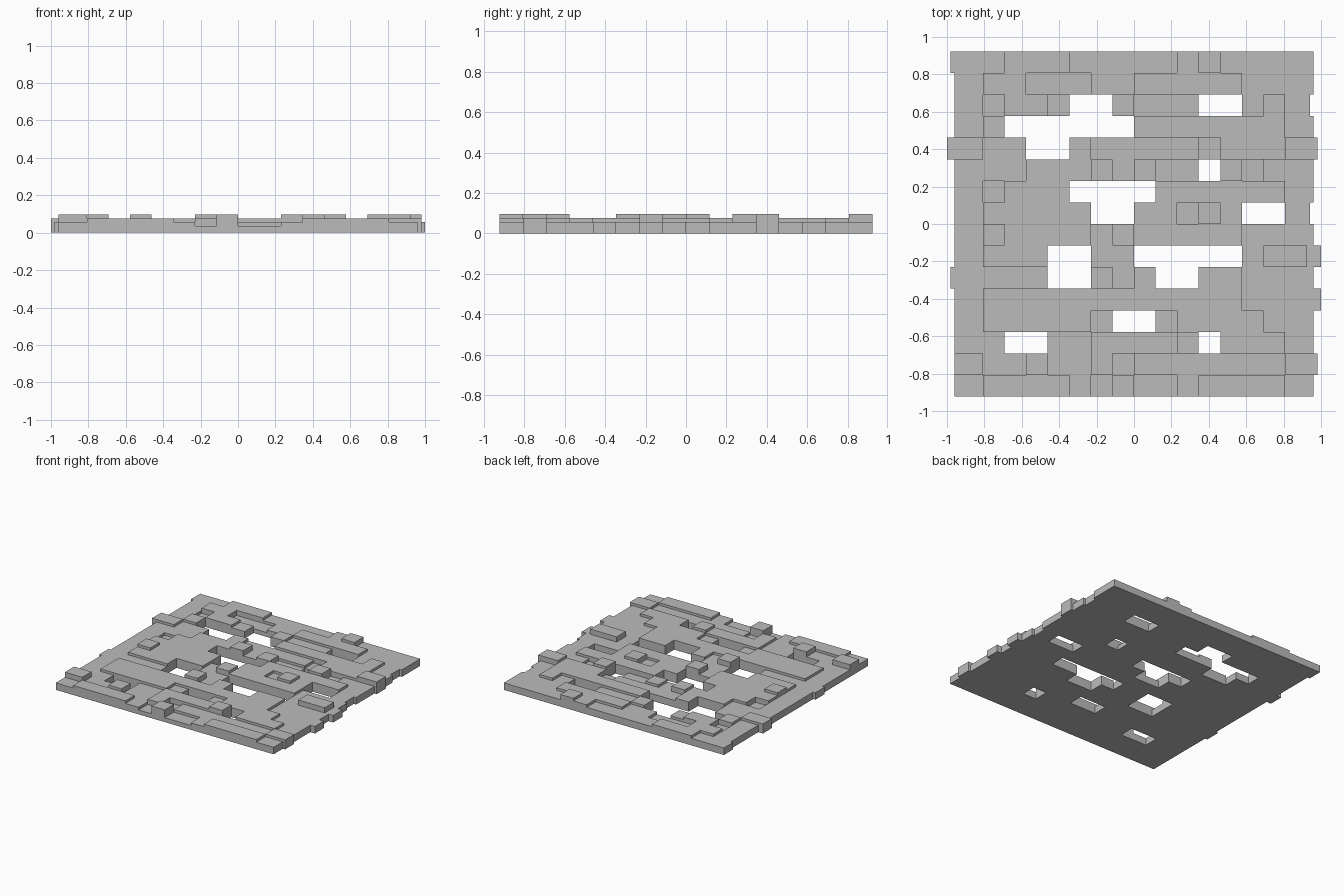
import bpy
import bmesh

cube = bpy.data.objects.get("Cube")
if cube:
    bpy.data.objects.remove(cube, do_unlink=True)

# Brick heights by letter; a dot is an opening
LEVEL = {".": 0.0, "a": 0.035, "b": 0.056, "c": 0.076, "d": 0.097}

# Brick courses from back to front
COURSES = [
    "bbcccbbbbbcdbbbb",
    "bccaaabbcccccbbb",
    "baccb..cbbb..bcb",
    "bc......cccccccb",
    "cbb..cbbbbbacccd",
    "bbbcccdbcaa.dabb",
    "baccc....ccccccb",
    "bccccc..ccbdc..b",
    "bdccccbdcccccbbb",
    "bccc..bb.....bdd",
    "bbbb..dbc..ccbbb",
    "bccccccccccccbbb",
    "bcccccb..bccccbb",
    "bb..bbccccd.cccb",
    "dbbdbbcabbbbbbbc",
    "bccccbadaabccccb",
]
STEP = 0.1153
BACK = STEP * len(COURSES) / 2

# Courses whose ends stick out or step back
LEFT_END = {0: -0.98, 4: -1.0, 10: -0.98}
RIGHT_END = {2: 0.94, 4: 0.98, 7: 0.94, 9: 1.0, 11: 1.0, 14: 0.98}
TIP_COURSE, TIP_START = 9, 0.925

# Vertical cuts: regular bricks, plus narrow strips at the ragged ends
inner = [i * STEP for i in range(-7, 8)]
xs = [-1.0, -0.98, -0.96] + inner + [TIP_START, 0.94, 0.96, 0.98, 1.0]


def height(row, strip):
    """Brick height in one course over one strip, zero when empty."""
    if not (0 <= row < len(COURSES) and 0 <= strip < len(xs) - 1):
        return 0.0
    x = (xs[strip] + xs[strip + 1]) / 2
    if not LEFT_END.get(row, -0.96) < x < RIGHT_END.get(row, 0.96):
        return 0.0
    if row == TIP_COURSE and x > TIP_START:
        return LEVEL["b"]
    return LEVEL[COURSES[row][sum(x > cut for cut in inner)]]


bm = bmesh.new()


def quad(*points):
    bm.faces.new([bm.verts.new(p) for p in points])


# Outer skin: tops, undersides, and walls wherever a neighbour is lower
for row in range(len(COURSES)):
    y1 = BACK - row * STEP
    y0 = y1 - STEP
    for s in range(len(xs) - 1):
        h = height(row, s)
        if not h:
            continue
        x0, x1 = xs[s], xs[s + 1]
        quad((x0, y0, h), (x1, y0, h), (x1, y1, h), (x0, y1, h))
        quad((x0, y1, 0), (x1, y1, 0), (x1, y0, 0), (x0, y0, 0))
        walls = [
            (row + 1, s, (x0, y0), (x1, y0)),
            (row, s + 1, (x1, y0), (x1, y1)),
            (row - 1, s, (x1, y1), (x0, y1)),
            (row, s - 1, (x0, y1), (x0, y0)),
        ]
        for r, t, p, q in walls:
            low = height(r, t)
            if low < h:
                quad((*p, low), (*q, low), (*q, h), (*p, h))

bmesh.ops.remove_doubles(bm, verts=bm.verts, dist=0.0005)
mesh = bpy.data.meshes.new("brick_panel")
bm.to_mesh(mesh)
bm.free()

# Plain grey stone
stone = bpy.data.materials.new("stone_grey")
stone.use_nodes = True
grey = (0.5, 0.5, 0.5, 1.0)
stone.diffuse_color = grey
stone.node_tree.nodes["Principled BSDF"].inputs["Base Color"].default_value = grey
mesh.materials.append(stone)

panel = bpy.data.objects.new("brick_panel", mesh)
bpy.context.collection.objects.link(panel)
